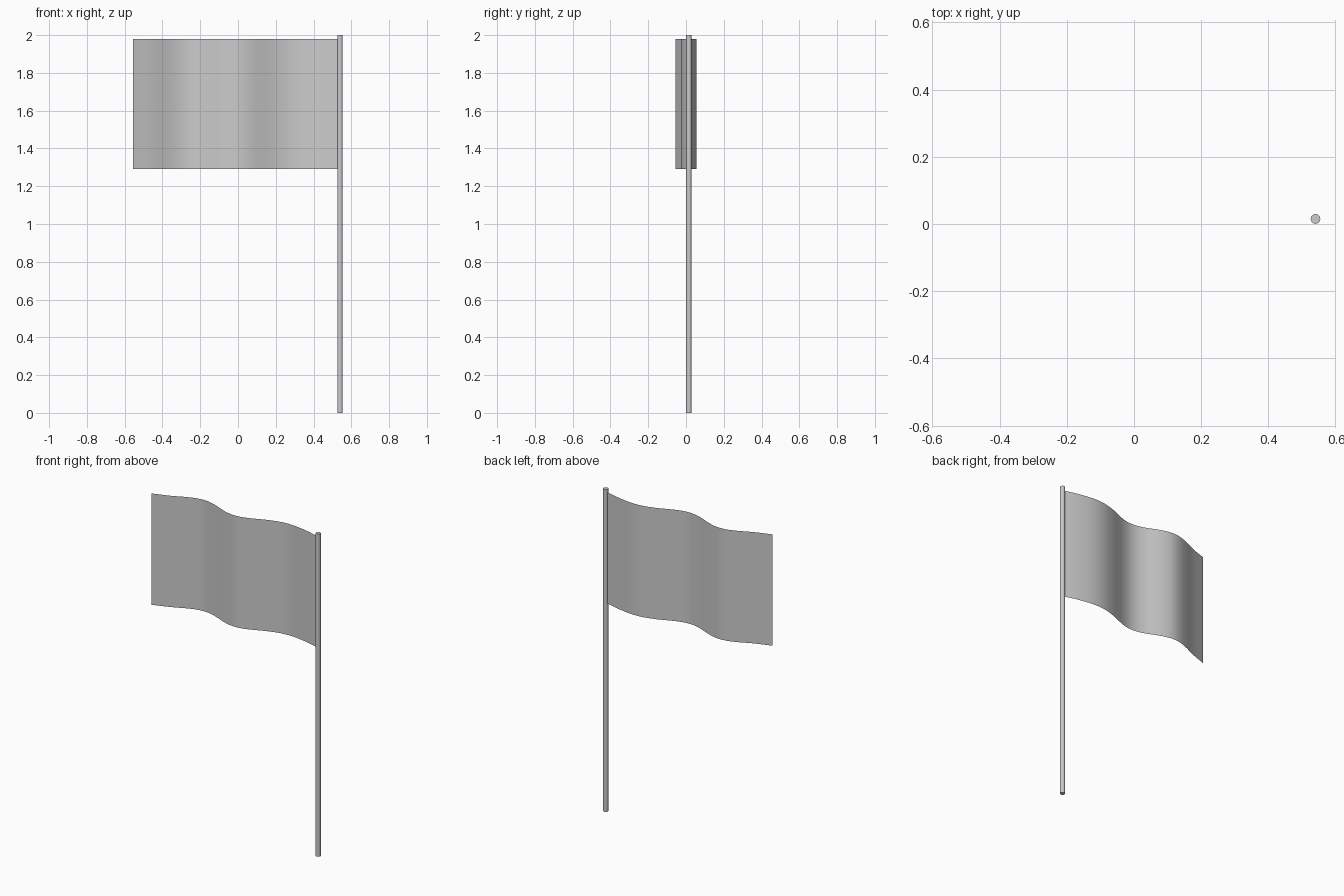
import bpy

if "Cube" in bpy.data.objects:
    bpy.data.objects.remove(bpy.data.objects["Cube"])

# Pole
bpy.ops.mesh.primitive_cylinder_add(vertices=16, radius=0.0145, depth=2.0,
                                    location=(0.54, 0.015, 1.0))
pole = bpy.context.object
pole.name = "pole"
bpy.ops.object.shade_smooth_by_angle()

# Waving cloth: plan-view wave profile extruded vertically as a thin sheet
wave = [(0.53, 0.015), (0.43, 0.041), (0.30, 0.055), (0.20, 0.036),
        (0.12, 0.005), (0.05, -0.020), (-0.01, -0.027), (-0.08, -0.014),
        (-0.15, 0.015), (-0.22, 0.038), (-0.28, 0.042), (-0.35, 0.024),
        (-0.45, -0.020), (-0.555, -0.056)]
curve = bpy.data.curves.new("cloth", 'CURVE')
curve.dimensions = '2D'
curve.fill_mode = 'NONE'
curve.resolution_u = 3
curve.extrude = 0.345
spline = curve.splines.new('BEZIER')
spline.bezier_points.add(len(wave) - 1)
for p, (x, y) in zip(spline.bezier_points, wave):
    p.co = (x, y, 0)
    p.handle_left_type = p.handle_right_type = 'AUTO'
cloth = bpy.data.objects.new("cloth", curve)
cloth.location.z = 1.635
bpy.context.collection.objects.link(cloth)

# Turn the cloth into a smooth-shaded mesh
bpy.ops.object.select_all(action='DESELECT')
cloth.select_set(True)
bpy.context.view_layer.objects.active = cloth
bpy.ops.object.convert(target='MESH')
bpy.ops.object.shade_smooth()
